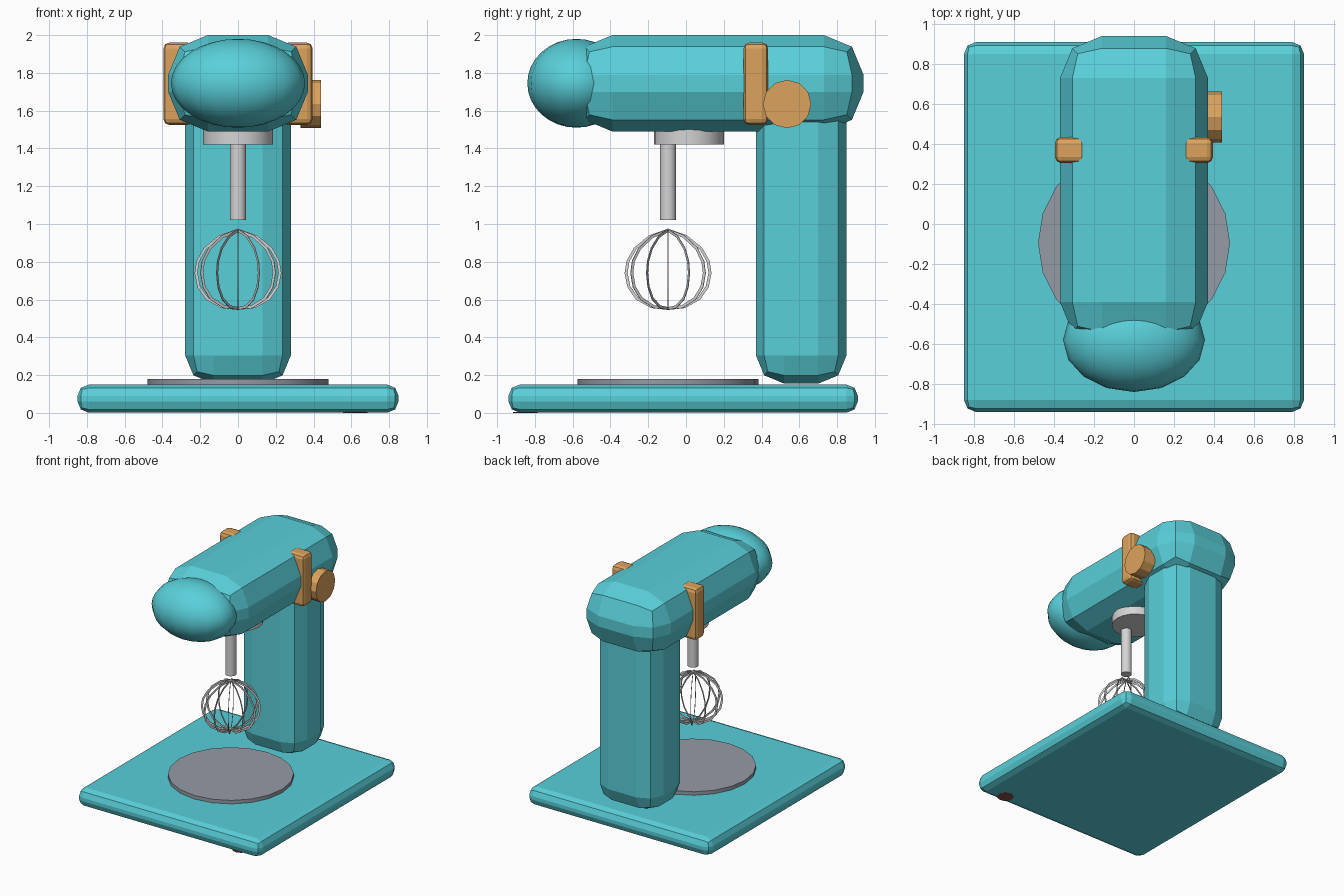
import bpy, bmesh, math
from mathutils import Matrix, Vector

cube = bpy.data.objects.get("Cube")
if cube:
    bpy.data.objects.remove(cube, do_unlink=True)


def material(name, r, g, b):
    m = bpy.data.materials.new(name)
    m.use_nodes = True
    m.diffuse_color = (r, g, b, 1)
    m.node_tree.nodes["Principled BSDF"].inputs["Base Color"].default_value = (r, g, b, 1)
    return m


teal = material("teal enamel", 0.10, 0.63, 0.70)
gold = material("warm gold", 0.72, 0.37, 0.11)
steel = material("light steel", 0.66, 0.66, 0.67)
grey = material("grey plate", 0.30, 0.33, 0.38)
maroon = material("dull red", 0.25, 0.07, 0.07)


def finish(name, bm, mat):
    bmesh.ops.recalc_face_normals(bm, faces=bm.faces)
    mesh = bpy.data.meshes.new(name)
    bm.to_mesh(mesh)
    bm.free()
    mesh.materials.append(mat)
    obj = bpy.data.objects.new(name, mesh)
    bpy.context.collection.objects.link(obj)
    return obj


def rounded_box(name, low, high, bevel, mat):
    """Box between two corners with a two-step bevel on every edge."""
    low, high = Vector(low), Vector(high)
    bm = bmesh.new()
    bmesh.ops.create_cube(bm, size=1, matrix=Matrix.Translation((low + high) / 2)
                          @ Matrix.Diagonal((high - low).to_4d()))
    bmesh.ops.bevel(bm, geom=bm.edges[:], offset=bevel, segments=2,
                    profile=0.5, affect='EDGES')
    return finish(name, bm, mat)


def cylinder(name, centre, radius, depth, sides, mat, axis='Z', smooth=True):
    """Capped cylinder with flat caps and optionally smooth sides."""
    turn = Matrix.Rotation(math.pi / 2, 4, 'Y') if axis == 'X' else Matrix()
    bm = bmesh.new()
    bmesh.ops.create_cone(bm, cap_ends=True, segments=sides, radius1=radius,
                          radius2=radius, depth=depth,
                          matrix=Matrix.Translation(centre) @ turn)
    for f in bm.faces:
        f.smooth = smooth and len(f.verts) == 4
    for e in bm.edges:
        e.smooth = all(len(f.verts) == 4 for f in e.link_faces)
    return finish(name, bm, mat)


# Base, column and head
rounded_box("base", (-0.85, -0.94, 0.001), (0.85, 0.91, 0.15), 0.06, teal)
rounded_box("column", (-0.28, 0.37, 0.155), (0.28, 0.85, 1.75), 0.15, teal)
rounded_box("head", (-0.37, -0.60, 1.49), (0.37, 0.94, 2.0), 0.21, teal)

# Rounded nose of the head
bm = bmesh.new()
bmesh.ops.create_uvsphere(bm, u_segments=16, v_segments=16, radius=1,
                          matrix=Matrix.Translation((0, -0.58, 1.745))
                          @ Matrix.Diagonal((0.355, 0.26, 0.235, 1)))
for f in bm.faces:
    f.smooth = True
finish("head_nose", bm, teal)

# Gold clamps on both sides and the speed knob
for side, x in (("left", 0.315), ("right", -0.315)):
    rounded_box(side + "_clamp", (x - 0.08, 0.305, 1.525), (x + 0.08, 0.435, 1.96), 0.03, gold)
cylinder("speed_knob", (0.385, 0.535, 1.635), 0.128, 0.11, 12, gold, 'X', smooth=False)

# Turntable plate, hub and shaft
cylinder("bowl_plate", (0, -0.095, 0.16), 0.48, 0.04, 20, grey)
cylinder("mixing_hub", (0, 0.015, 1.49), 0.185, 0.14, 20, steel)
cylinder("shaft", (0, -0.095, 1.24), 0.043, 0.44, 16, steel)

# Small disc under the front corner
cylinder("underside_disc", (0.62, -0.85, 0.003), 0.065, 0.006, 16, maroon)

# Whisk: six thin flat loops turned about the shaft axis
half = [(0, 0.22), (0.10, 0.185), (0.18, 0.12), (0.22, 0.05), (0.23, -0.015),
        (0.215, -0.09), (0.17, -0.155), (0.09, -0.2), (0, -0.21)]
loop = half + [(-x, z) for x, z in half[-2:0:-1]]
bm = bmesh.new()
for k in range(6):
    place = Matrix.Translation((0, -0.095, 0.755)) @ Matrix.Rotation(k * math.pi / 6, 4, 'Z')
    rings = [[bm.verts.new(place @ Vector((x * s, t, z * s))) for x, z in loop]
             for s, t in ((1, -0.002), (1, 0.002), (0.93, 0.002), (0.93, -0.002))]
    for a, b in zip(rings, rings[1:] + rings[:1]):
        for i in range(len(loop)):
            j = (i + 1) % len(loop)
            bm.faces.new((a[i], a[j], b[j], b[i]))
finish("whisk", bm, steel)
